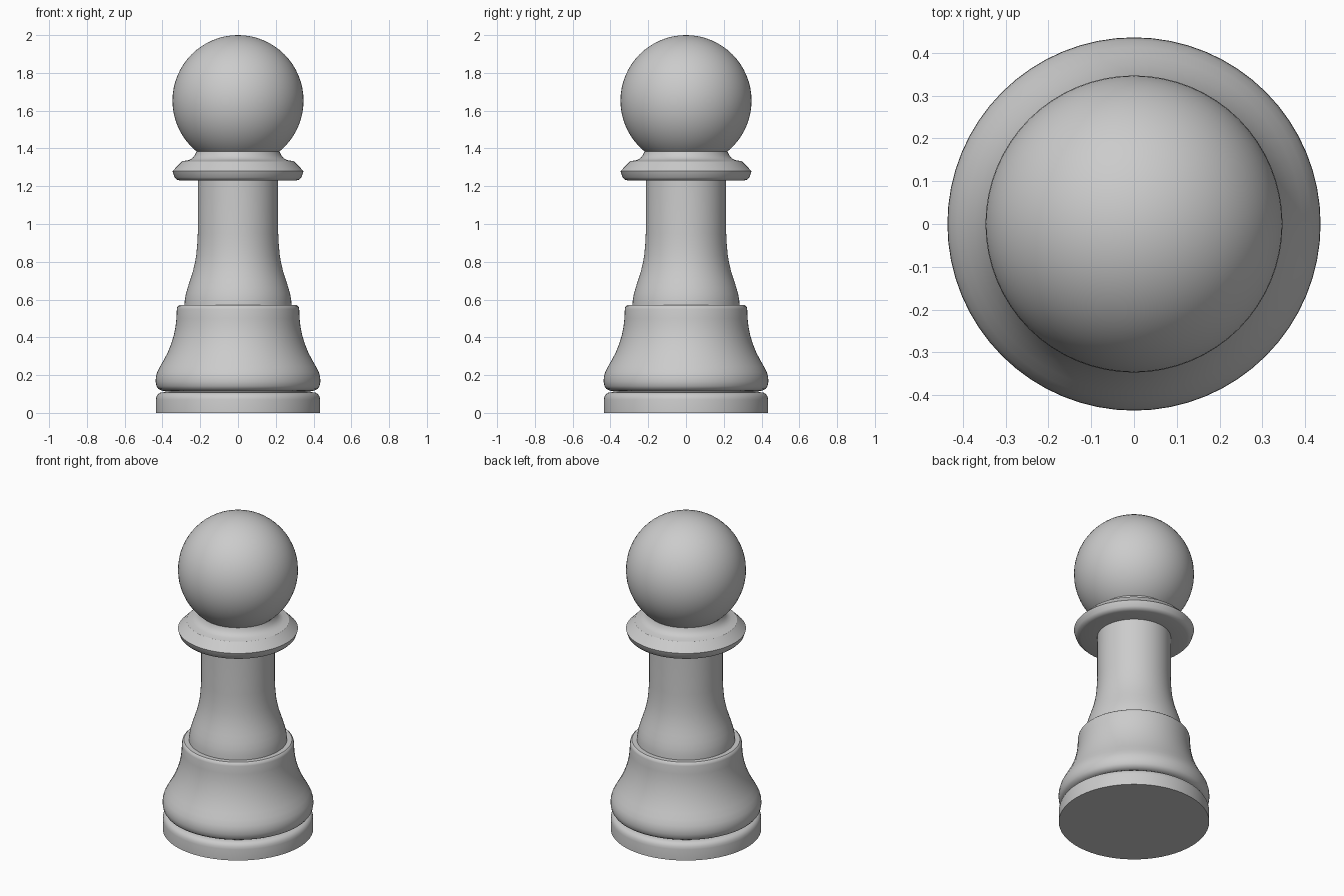
import bpy
import math

cube = bpy.data.objects.get("Cube")
if cube:
    bpy.data.objects.remove(cube, do_unlink=True)

grey = bpy.data.materials.new("light grey")
grey.use_nodes = True
colour = (0.6, 0.6, 0.6, 1)
grey.diffuse_color = colour
grey.node_tree.nodes["Principled BSDF"].inputs["Base Color"].default_value = colour

SIDES = 64


def finish(obj, name, angle):
    obj.name = name
    obj.data.name = name
    obj.data.materials.append(grey)
    bpy.ops.object.select_all(action="DESELECT")
    obj.select_set(True)
    bpy.context.view_layer.objects.active = obj
    bpy.ops.object.shade_smooth_by_angle(angle=math.radians(angle))


def lathe(name, profile, angle=35):
    """Turn a (radius, height) profile around z and close both ends."""
    verts = [(r * math.cos(a), r * math.sin(a), z)
             for r, z in profile
             for a in (math.tau * i / SIDES for i in range(SIDES))]
    faces = []
    for row in range(len(profile) - 1):
        for i in range(SIDES):
            j = (i + 1) % SIDES
            low, high = row * SIDES, (row + 1) * SIDES
            faces.append((low + i, low + j, high + j, high + i))
    faces.append(tuple(reversed(range(SIDES))))
    faces.append(tuple(range(len(verts) - SIDES, len(verts))))
    mesh = bpy.data.meshes.new(name)
    mesh.from_pydata(verts, [], faces)
    obj = bpy.data.objects.new(name, mesh)
    bpy.context.collection.objects.link(obj)
    finish(obj, name, angle)


# Foot disc with a rounded upper edge
lathe("foot_disc", [(0.435, 0), (0.435, 0.07), (0.432, 0.085), (0.425, 0.098),
                    (0.412, 0.107), (0.39, 0.11)])
# Narrow groove between foot and base
lathe("groove", [(0.385, 0.1), (0.385, 0.125)])
# Flared base
lathe("flared_base", [(0.38, 0.115), (0.405, 0.118), (0.422, 0.127), (0.432, 0.142),
                      (0.436, 0.165), (0.435, 0.19), (0.428, 0.215), (0.413, 0.245),
                      (0.393, 0.28), (0.372, 0.32), (0.354, 0.365), (0.34, 0.41),
                      (0.331, 0.455), (0.326, 0.5), (0.324, 0.55), (0.321, 0.562),
                      (0.312, 0.57), (0.28, 0.57)])
# Stem, spreading towards its foot
lathe("stem", [(0.284, 0.56), (0.282, 0.595), (0.276, 0.63), (0.266, 0.665),
               (0.253, 0.705), (0.24, 0.745), (0.229, 0.79), (0.221, 0.835),
               (0.216, 0.89), (0.213, 0.95), (0.213, 1.24)])
# Collar with a rim and a concave neck
lathe("collar", [(0.2, 1.23), (0.308, 1.23), (0.324, 1.235), (0.336, 1.247),
                 (0.347, 1.28), (0.306, 1.322), (0.296, 1.332), (0.262, 1.338),
                 (0.243, 1.347), (0.23, 1.362), (0.221, 1.38), (0.216, 1.4)], 28)
# Ball head
bpy.ops.mesh.primitive_uv_sphere_add(segments=SIDES, ring_count=32, radius=0.347,
                                     location=(0, 0, 1.653))
finish(bpy.context.object, "ball_head", 60)
